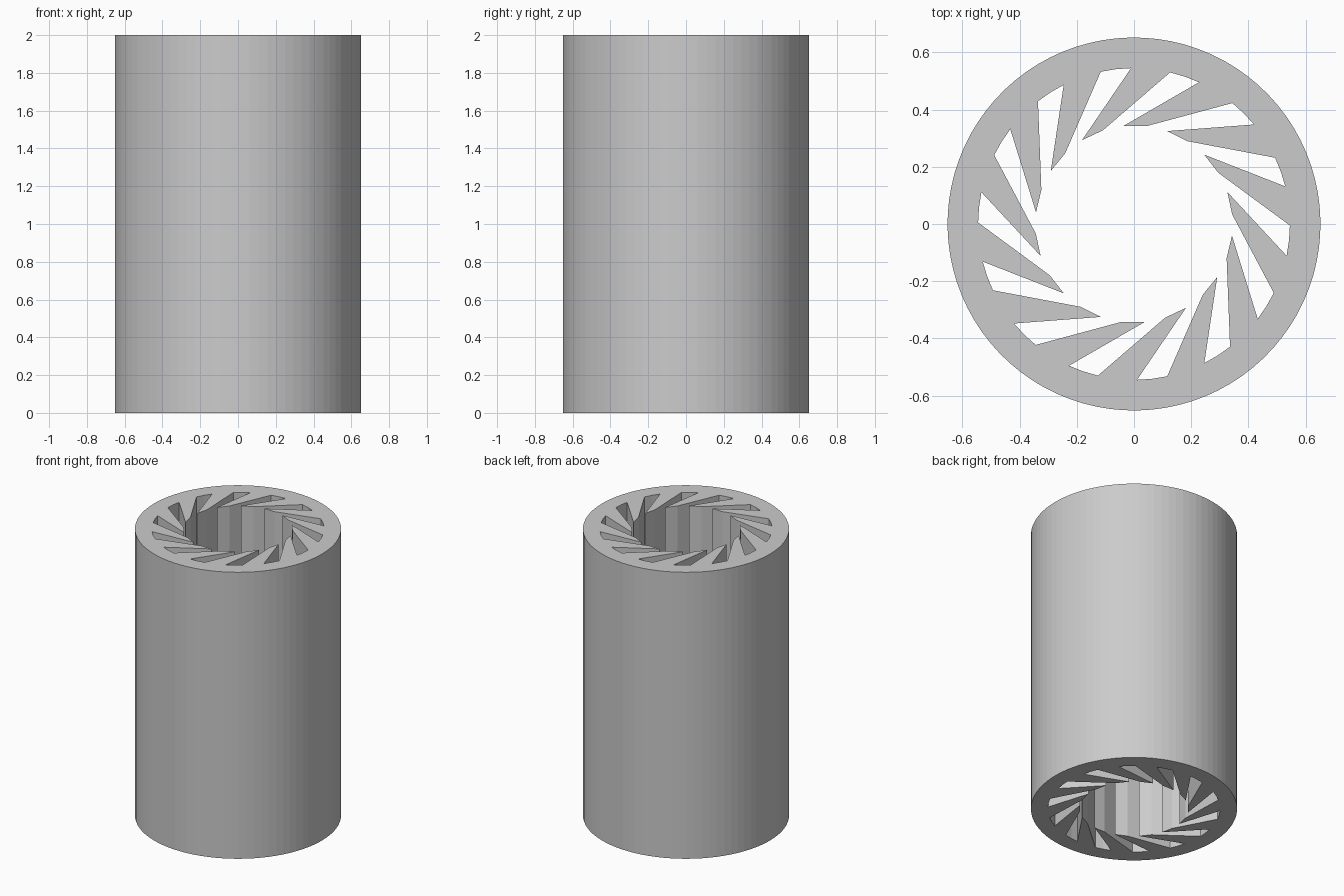
import bpy, bmesh
from math import sin, cos, radians
from mathutils import Vector

cube = bpy.data.objects.get("Cube")
if cube:
    bpy.data.objects.remove(cube, do_unlink=True)

TEETH = 14
STEP = 360 / TEETH
RIM_SEGMENTS = 6
HEIGHT = 2.0
R_OUTER, R_SLOT, R_BORE = 0.652, 0.545, 0.345


def polar(radius, degrees):
    a = radians(degrees)
    return Vector((radius * cos(a), radius * sin(a), 0))


grey = bpy.data.materials.new("plain grey")
grey.use_nodes = True
colour = (0.6, 0.6, 0.6, 1)
grey.diffuse_color = colour
grey.node_tree.nodes["Principled BSDF"].inputs["Base Color"].default_value = colour

# Flat cross-section: each sector is one slanted tooth plus its piece of rim
bm = bmesh.new()
for i in range(TEETH):
    start = 91.1 - i * STEP
    root_a = polar(R_SLOT, start)
    root_b = polar(R_SLOT, start - 14.5)
    tip = polar(R_BORE, start + 30.7)
    heel = polar(R_BORE, start + 17.3)
    tooth = [root_a, root_b, heel, tip]
    slot_end = [polar(R_SLOT, start - 20.1), polar(R_SLOT, start - STEP)]
    rim = [polar(R_OUTER, start - STEP * k / RIM_SEGMENTS)
           for k in reversed(range(RIM_SEGMENTS + 1))]
    for outline in (tooth, [root_a, root_b] + slot_end + rim):
        bm.faces.new([bm.verts.new(p) for p in outline])
bmesh.ops.remove_doubles(bm, verts=bm.verts, dist=0.0005)

# Extrude the section to full height
result = bmesh.ops.extrude_face_region(bm, geom=bm.faces[:], use_keep_orig=True)
top = [g for g in result["geom"] if isinstance(g, bmesh.types.BMVert)]
bmesh.ops.translate(bm, verts=top, vec=(0, 0, HEIGHT))

# Remove any walls left inside the solid, then face everything outward
inner = [f for f in bm.faces if abs(f.normal.z) < 0.5
         and any(len(e.link_faces) > 2 for e in f.edges if abs(e.verts[0].co.z - e.verts[1].co.z) < 0.01)]
if inner:
    bmesh.ops.delete(bm, geom=inner, context='FACES_ONLY')
bmesh.ops.recalc_face_normals(bm, faces=bm.faces[:])

mesh = bpy.data.meshes.new("slotted_tube")
bm.to_mesh(mesh)
bm.free()
mesh.materials.append(grey)
tube = bpy.data.objects.new("slotted_tube", mesh)
bpy.context.collection.objects.link(tube)
